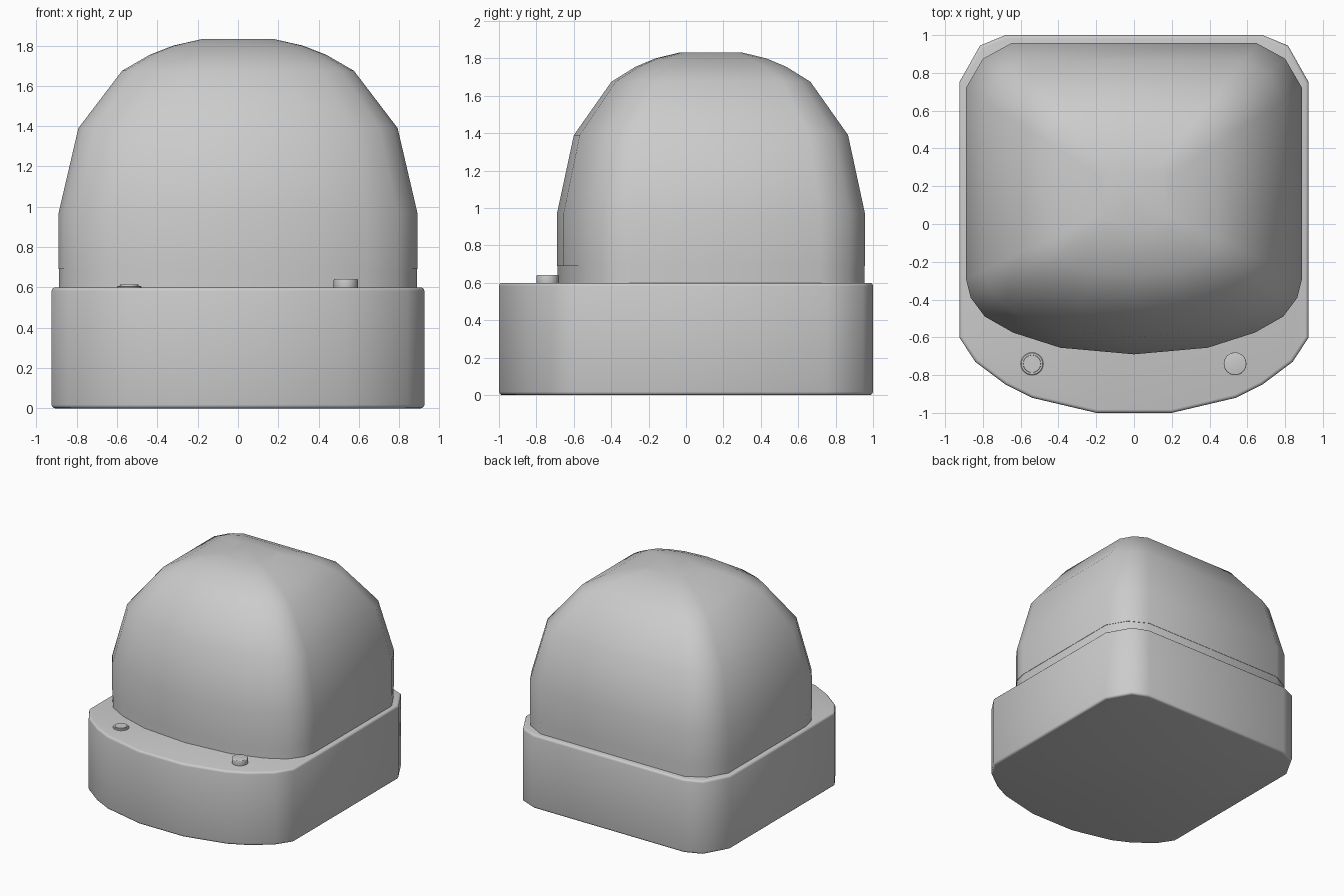
import bpy, bmesh, math

if "Cube" in bpy.data.objects:
    bpy.data.objects.remove(bpy.data.objects["Cube"])


def mirrored(half):
    """Close a right-hand half outline (front to back) across x = 0."""
    return half + [(-x, y) for x, y in reversed(half) if x > 1e-5]


def loft(name, outline, rings, centre=(0, 0), angle=60, bevel=0):
    """Stack scaled copies of an outline; rings are (scale, z)."""
    cx, cy = centre
    bm = bmesh.new()
    loops = [[bm.verts.new((cx + (x - cx) * s, cy + (y - cy) * s, z))
              for x, y in outline] for s, z in rings]
    n = len(outline)
    for a, b in zip(loops, loops[1:]):
        for i in range(n):
            j = (i + 1) % n
            bm.faces.new((a[i], a[j], b[j], b[i]))
    bm.faces.new(loops[0][::-1])
    bm.faces.new(loops[-1])
    if bevel:
        rims = [e for e in bm.edges
                if abs(e.verts[0].co.z - e.verts[1].co.z) < 1e-5]
        bmesh.ops.bevel(bm, geom=rims, offset=bevel, segments=3,
                        profile=0.5, affect='EDGES')
    bmesh.ops.recalc_face_normals(bm, faces=bm.faces)
    mesh = bpy.data.meshes.new(name)
    bm.to_mesh(mesh)
    bm.free()
    mesh.shade_smooth()
    mesh.set_sharp_from_angle(angle=math.radians(angle))
    ob = bpy.data.objects.new(name, mesh)
    bpy.context.collection.objects.link(ob)
    return ob


def circle(cx, cy, r, n=32):
    return [(cx + r * math.cos(2 * math.pi * i / n),
             cy + r * math.sin(2 * math.pi * i / n)) for i in range(n)]


# Bow-fronted base block
base_outline = mirrored([(0.20, -1.0), (0.54, -0.92), (0.68, -0.85), (0.84, -0.73),
                         (0.925, -0.60), (0.925, 0.75), (0.815, 0.945), (0.68, 1.0)])
loft("base", base_outline, [(1, 0), (1, 0.6)], angle=50, bevel=0.018)

# Collar and domed cover share one outline
C = (0, 0.1325)
cover_outline = mirrored([(0, -0.69), (0.39, -0.655), (0.64, -0.575), (0.79, -0.49),
                          (0.865, -0.39), (0.89, -0.29), (0.89, 0.72),
                          (0.80, 0.875), (0.65, 0.957)])
loft("collar", cover_outline, [(0.997, 0.58), (0.997, 0.69)], C, 50)
loft("dome_cover", cover_outline,
     [(1, 0.69), (1, 0.97), (0.89, 1.39), (0.646, 1.675), (0.49, 1.755),
      (0.36, 1.80), (0.20, 1.832)], C)

# Raised button on the right
loft("button", circle(0.535, -0.74, 0.06), [(1, 0.59), (1, 0.642)],
     (0.535, -0.74), 50, bevel=0.006)

# Low indicator on the left: rim with a small raised lens
L = (-0.54, -0.74)
loft("indicator", circle(*L, 0.06),
     [(1, 0.59), (1, 0.604), (0.94, 0.608), (0.78, 0.608), (0.76, 0.615)], L, 30)
